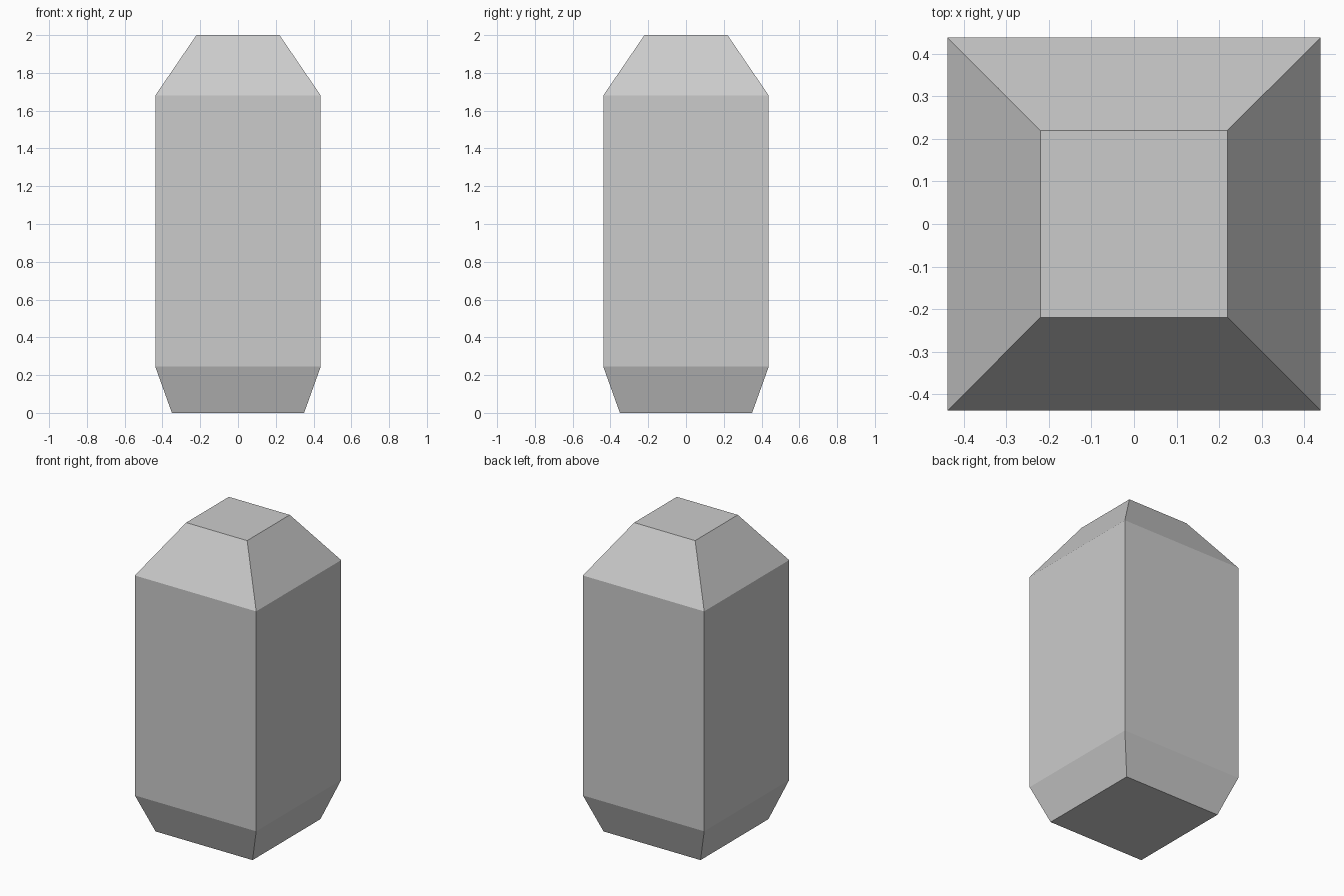
import bpy
import bmesh

if "Cube" in bpy.data.objects:
    bpy.data.objects.remove(bpy.data.objects["Cube"])

# Square cross-sections from bottom to top: (height, half width)
PROFILE = [(0.0, 0.35), (0.245, 0.438), (1.68, 0.438), (2.0, 0.22)]
CORNERS = [(-1, -1), (1, -1), (1, 1), (-1, 1)]

bm = bmesh.new()
rings = [[bm.verts.new((sx * half, sy * half, z)) for sx, sy in CORNERS]
         for z, half in PROFILE]

# Side walls: tapered base, straight body, chamfered shoulder
for lower, upper in zip(rings, rings[1:]):
    for i in range(4):
        j = (i + 1) % 4
        bm.faces.new((lower[i], lower[j], upper[j], upper[i]))

# Flat bottom and top
bm.faces.new(rings[0][::-1])
bm.faces.new(rings[-1])

mesh = bpy.data.meshes.new("chamfered_block")
bm.to_mesh(mesh)
bm.free()
block = bpy.data.objects.new("chamfered_block", mesh)
bpy.context.collection.objects.link(block)
